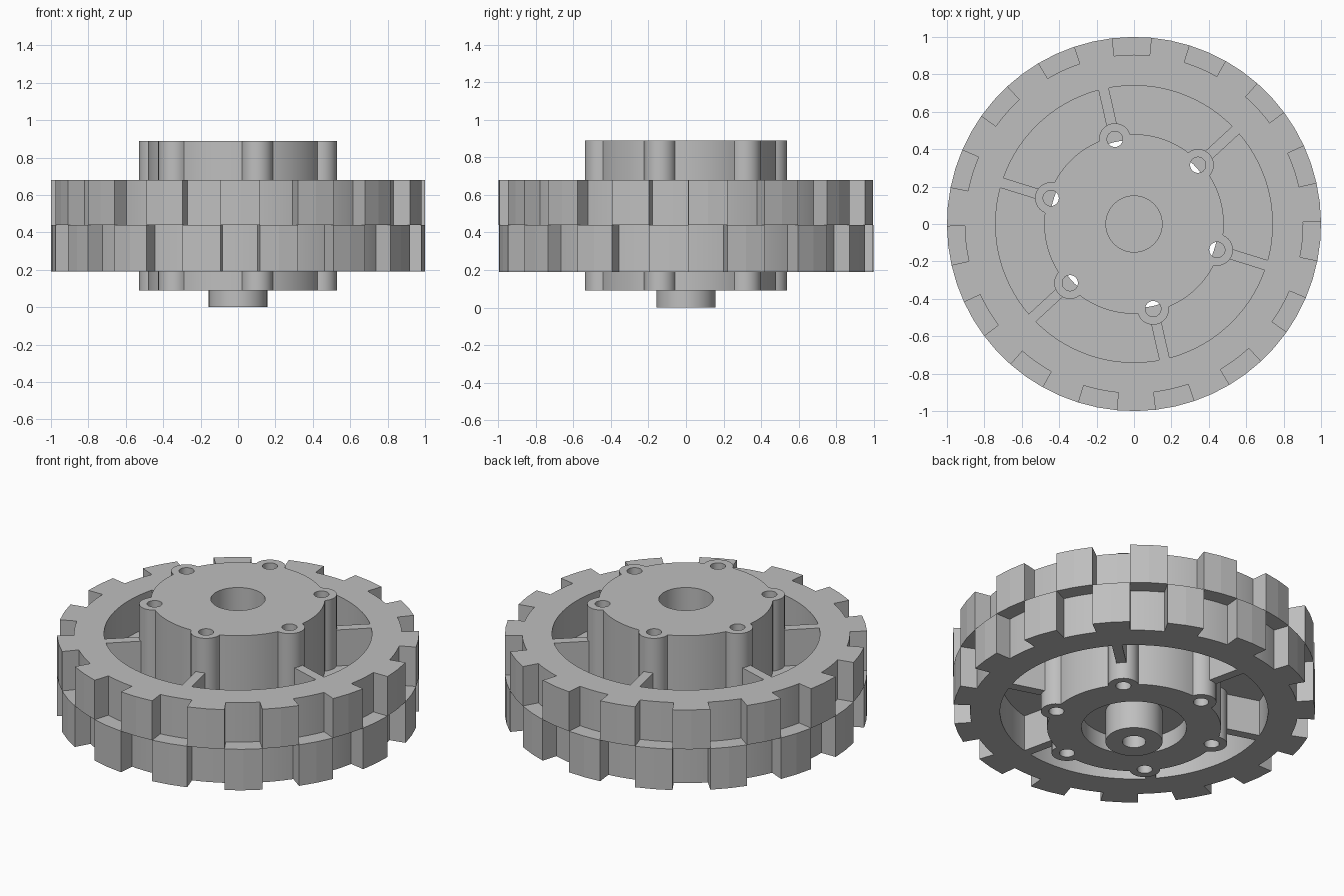
import bpy
import bmesh
from math import sin, cos, atan2, acos, pi, radians
from mathutils import Matrix

if "Cube" in bpy.data.objects:
    bpy.data.objects.remove(bpy.data.objects["Cube"], do_unlink=True)

GREY = (0.52, 0.52, 0.52, 1)
metal = bpy.data.materials.new("plain_grey")
metal.use_nodes = True
metal.diffuse_color = GREY
metal.node_tree.nodes["Principled BSDF"].inputs["Base Color"].default_value = GREY

RIM_LOW, RIM_MID, RIM_TOP = 0.19, 0.44, 0.68
HUB_LOW, HUB_TOP, HUB_R = 0.09, 0.89, 0.48
LOBE_R, LOBE_AT = 0.085, 0.465
BOLT_ANGLES = [radians(102.7 + 60 * k) for k in range(6)]


def polar(r, a):
    return (r * cos(a), r * sin(a))


def circle(r, n=96, centre=(0, 0)):
    return [(centre[0] + r * cos(2 * pi * i / n), centre[1] + r * sin(2 * pi * i / n)) for i in range(n)]


def add_prism(bm, outline, low, high):
    bottom = [bm.verts.new((x, y, low)) for x, y in outline]
    top = [bm.verts.new((x, y, high)) for x, y in outline]
    bm.faces.new(bottom[::-1])
    bm.faces.new(top)
    for i in range(len(outline)):
        j = (i + 1) % len(outline)
        bm.faces.new((bottom[i], bottom[j], top[j], top[i]))


def make(name, prisms):
    bm = bmesh.new()
    for outline, low, high in prisms:
        add_prism(bm, outline, low, high)
    mesh = bpy.data.meshes.new(name)
    bm.to_mesh(mesh)
    bm.free()
    mesh.materials.append(metal)
    obj = bpy.data.objects.new(name, mesh)
    bpy.context.collection.objects.link(obj)
    return obj


def activate(obj):
    bpy.ops.object.select_all(action='DESELECT')
    obj.select_set(True)
    bpy.context.view_layer.objects.active = obj


def cut(obj, prisms):
    cutter = make("cutter", prisms)
    cutter.hide_render = True
    mod = obj.modifiers.new("cut", 'BOOLEAN')
    mod.operation = 'DIFFERENCE'
    mod.solver = 'EXACT'
    mod.object = cutter
    activate(obj)
    bpy.ops.object.modifier_apply(modifier=mod.name)
    bpy.data.objects.remove(cutter, do_unlink=True)


def smooth(obj):
    activate(obj)
    bpy.ops.object.shade_smooth_by_angle(angle=radians(25))


# Rim ring with an open middle
rim = make("rim", [(circle(0.905, 120), RIM_LOW, RIM_TOP)])
cut(rim, [(circle(0.74, 120), 0, 1)])
smooth(rim)

# Two staggered rows of tread blocks
for name, shift, low, high in (("lower_treads", 0, RIM_LOW, RIM_MID),
                               ("upper_treads", 12, RIM_MID, RIM_TOP)):
    blocks = []
    for k in range(15):
        mid = radians(90.7 + shift + 24 * k)
        half = radians(6)
        block = [polar(0.88, mid - half), polar(1, mid - half), polar(1, mid),
                 polar(1, mid + half), polar(0.88, mid + half)]
        blocks.append((block, low, high))
    make(name, blocks)

# Thin web joining hub and rim at mid height
web = make("web", [(circle(0.76), 0.41, 0.46)])
cut(web, [(circle(0.45), 0, 1)])
smooth(web)

# Spokes
spokes = []
for a in BOLT_ANGLES:
    turn = Matrix.Rotation(a, 2)
    corners = ((0.52, -0.028), (0.744, -0.028), (0.744, 0.028), (0.52, 0.028))
    x_axis, y_axis = (cos(a), sin(a)), (-sin(a), cos(a))
    spokes.append(([(u * x_axis[0] + v * y_axis[0], u * x_axis[1] + v * y_axis[1])
                    for u, v in corners], RIM_LOW, RIM_TOP))
make("spokes", spokes)

# Hub outline: a circle interrupted by six round bolt lobes
meet = acos((HUB_R ** 2 + LOBE_AT ** 2 - LOBE_R ** 2) / (2 * HUB_R * LOBE_AT))
sweep = atan2(HUB_R * sin(meet), HUB_R * cos(meet) - LOBE_AT)
outline = []
for a in BOLT_ANGLES:
    cx, cy = polar(LOBE_AT, a)
    for i in range(17):
        dx, dy = polar(LOBE_R, a + sweep * (i / 8 - 1))
        outline.append((cx + dx, cy + dy))
    gap = pi / 3 - 2 * meet
    outline += [polar(HUB_R, a + meet + gap * i / 12) for i in range(1, 12)]

# Hub with bolt holes, a blind top bore and a shallow bottom recess
hub = make("hub", [(outline, HUB_LOW, HUB_TOP)])
cut(hub, [(circle(0.042, 32, polar(LOBE_AT, a)), -0.1, 1) for a in BOLT_ANGLES])
cut(hub, [(circle(0.15, 64), 0.5, 1)])
cut(hub, [(circle(0.29), 0, HUB_LOW + 0.1)])
smooth(hub)

# Central boss with a small blind hole
boss = make("boss", [(circle(0.157, 64), 0, 0.25)])
cut(boss, [(circle(0.065, 32), -0.1, 0.12)])
smooth(boss)
